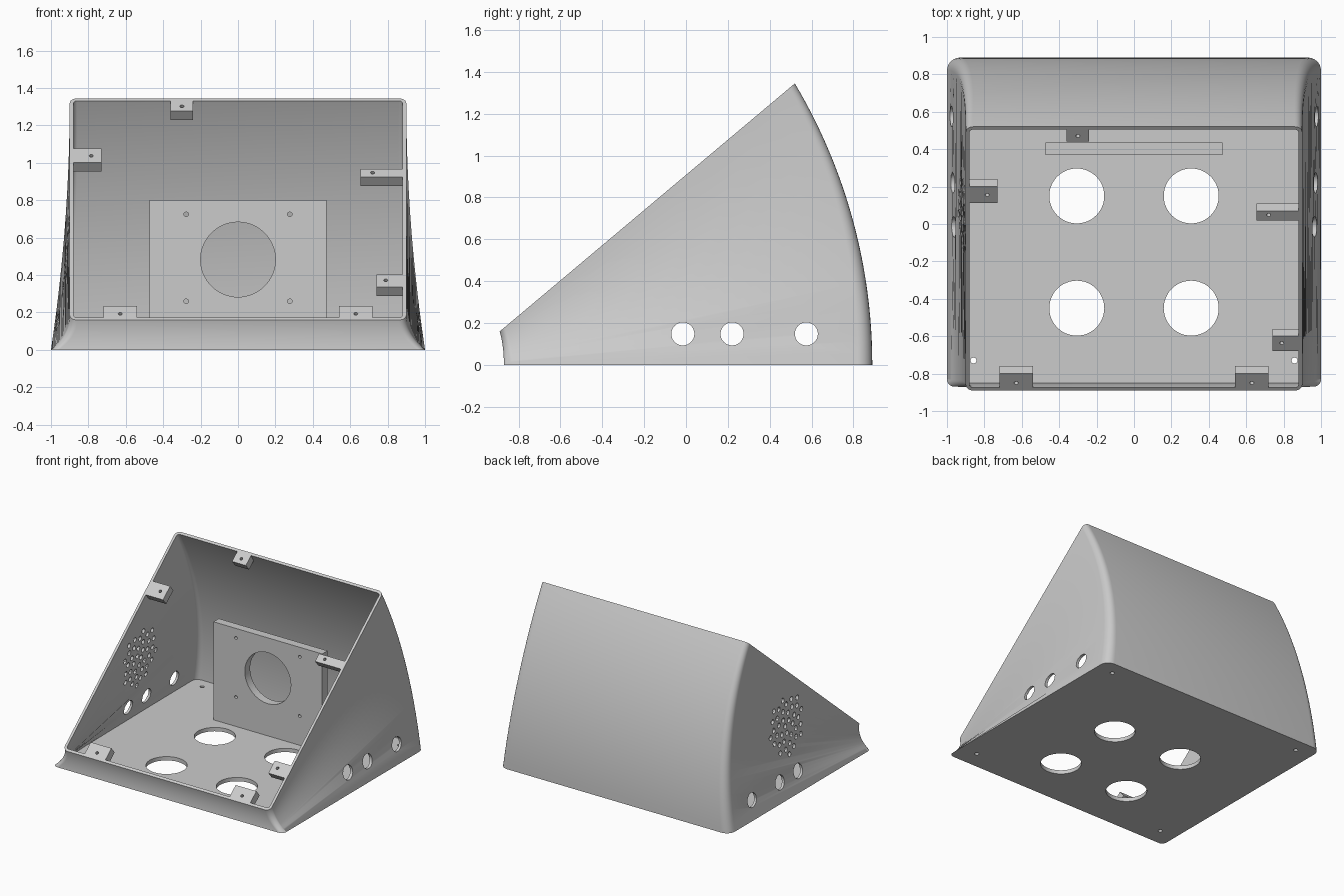
import bpy, bmesh, math
from mathutils import Vector, Matrix

if "Cube" in bpy.data.objects:
    bpy.data.objects.remove(bpy.data.objects["Cube"])

grey = bpy.data.materials.new("light grey plastic")
grey.use_nodes = True
GREY = (0.6, 0.6, 0.6, 1)
grey.diffuse_color = GREY
grey.node_tree.nodes["Principled BSDF"].inputs["Base Color"].default_value = GREY

TILT = math.radians(40.04)   # slope of the open face
HINGE = -1.08                # y where the open face meets the ground
WALL = 0.02
FLOOR = 0.03


def make_object(name, bm):
    bmesh.ops.recalc_face_normals(bm, faces=bm.faces)
    mesh = bpy.data.meshes.new(name)
    bm.to_mesh(mesh)
    bm.free()
    obj = bpy.data.objects.new(name, mesh)
    bpy.context.collection.objects.link(obj)
    mesh.materials.append(grey)
    return obj


def section(t, inset):
    """Rounded rectangle on the plane swung up about the hinge by t * TILT."""
    w = 0.9 + 0.1 * (1 - min(t, 1)) ** 2 - inset
    near = 0.21 + 0.038 * t * t + inset
    far = 1.97 + 0.12 * t * t - inset
    back = max(0.07 - 0.03 * t - inset, 0.02)
    front = max(0.04 - inset, 0.02)
    corners = [(w, far, back, 0), (-w, far, back, 1), (-w, near, front, 2), (w, near, front, 3)]
    points = []
    for x, r, c, quarter in corners:
        cx = x - math.copysign(c, x)
        cr = r - c if r == far else r + c
        for i in range(7):
            a = math.pi / 2 * (quarter + i / 6)
            px, pr = cx + c * math.cos(a), cr + c * math.sin(a)
            angle = t * TILT
            points.append((px, HINGE + pr * math.cos(angle), pr * math.sin(angle)))
    return points


def loft(inset, start, end, steps):
    bm = bmesh.new()
    rings = []
    for i in range(steps + 1):
        t = start + (end - start) * i / steps
        rings.append([bm.verts.new(p) for p in section(t, inset)])
    n = len(rings[0])
    for a, b in zip(rings, rings[1:]):
        for j in range(n):
            bm.faces.new((a[j], a[(j + 1) % n], b[(j + 1) % n], b[j]))
    bm.faces.new(rings[0])
    bm.faces.new(rings[-1])
    return bm


def add_cylinder(bm, center, radius, depth, axis, sides=32):
    rot = Vector(axis).to_track_quat("Z", "Y").to_matrix().to_4x4()
    bmesh.ops.create_cone(bm, cap_ends=True, segments=sides, radius1=radius, radius2=radius,
                          depth=depth, matrix=Matrix.Translation(center) @ rot)


def add_box(bm, center, size, rot=Matrix()):
    bmesh.ops.create_cube(bm, size=1, matrix=Matrix.Translation(center) @ rot @ Matrix.Diagonal((*size, 1)))


def cut(obj, bm):
    cutter = make_object("cutter", bm)
    cutter.hide_render = True
    mod = obj.modifiers.new("cut", "BOOLEAN")
    mod.operation = "DIFFERENCE"
    mod.solver = "EXACT"
    mod.object = cutter
    bpy.context.view_layer.objects.active = obj
    bpy.ops.object.modifier_apply(modifier=mod.name)
    bpy.data.objects.remove(cutter)


def smooth(obj):
    bpy.ops.object.select_all(action="DESELECT")
    obj.select_set(True)
    bpy.context.view_layer.objects.active = obj
    bpy.ops.object.shade_smooth_by_angle(angle=math.radians(30))


# Hollow housing: swept shell minus its cavity above the floor
housing = make_object("housing", loft(0, 0, 1, 24))
cavity = loft(WALL, -0.1, 1.03, 26)
bmesh.ops.bisect_plane(cavity, geom=cavity.verts[:] + cavity.edges[:] + cavity.faces[:],
                       plane_co=(0, 0, FLOOR), plane_no=(0, 0, 1), clear_inner=True)
bmesh.ops.holes_fill(cavity, edges=[e for e in cavity.edges if e.is_boundary])
cut(housing, cavity)

# Floor openings, foot screw holes and cable holes
holes = bmesh.new()
for side in (-1, 1):
    for y in (0.15, -0.45):
        add_cylinder(holes, (side * 0.306, y, 0), 0.147, 0.2, (0, 0, 1), 48)
    for y in (-0.73, 0.78):
        add_cylinder(holes, (side * 0.858, y, 0), 0.016, 0.2, (0, 0, 1), 16)
    for y in (-0.015, 0.22, 0.575):
        add_cylinder(holes, (side * 0.97, y, 0.148), 0.055, 0.2, (1, 0, 0))

# Speaker grille on one side wall
for i in range(38):
    r = 0.225 * math.sqrt((i + 0.3) / 38)
    a = i * 2.39996
    add_cylinder(holes, (-0.95, 0.055 + r * math.cos(a), 0.52 + r * math.sin(a)), 0.019, 0.2, (1, 0, 0), 12)
cut(housing, holes)
smooth(housing)

# Upright mounting plate with a round opening and four screw holes
plate = bmesh.new()
add_box(plate, (0, 0.403, 0.41), (0.945, 0.066, 0.78))
plate = make_object("mounting_plate", plate)
holes = bmesh.new()
add_cylinder(holes, (0, 0.403, 0.483), 0.2, 0.3, (0, 1, 0), 64)
for x in (-0.277, 0.277):
    for z in (0.26, 0.725):
        add_cylinder(holes, (x, 0.403, z), 0.012, 0.3, (0, 1, 0), 16)
cut(plate, holes)
smooth(plate)

# Screw tabs flush with the open face: x range, y range, hole x, hole y
TABS = {
    "top_tab": (-0.36, -0.24, 0.44, 0.51, -0.3, 0.47),
    "right_tab": (-0.885, -0.73, 0.112, 0.2, -0.785, 0.155),
    "left_upper_tab": (0.655, 0.885, 0.02, 0.07, 0.72, 0.048),
    "left_lower_tab": (0.74, 0.885, -0.68, -0.6, 0.79, -0.637),
    "front_right_tab": (-0.72, -0.54, -0.877, -0.8, -0.63, -0.85),
    "front_left_tab": (0.54, 0.72, -0.877, -0.8, 0.63, -0.85),
}
THICK = 0.062
SLOPE = Matrix.Rotation(TILT, 4, "X")
NORMAL = SLOPE @ Vector((0, 0, 1))
for name, (x0, x1, y0, y1, hx, hy) in TABS.items():
    def on_face(x, y):
        return Vector((x, y, (y - HINGE) * math.tan(TILT)))
    tab = bmesh.new()
    center = on_face((x0 + x1) / 2, (y0 + y1) / 2) - NORMAL * THICK / 2
    add_box(tab, center, (x1 - x0, (y1 - y0) / math.cos(TILT), THICK), SLOPE)
    tab = make_object(name, tab)
    hole = bmesh.new()
    add_cylinder(hole, on_face(hx, hy), 0.011, 0.3, NORMAL, 16)
    cut(tab, hole)
    smooth(tab)
